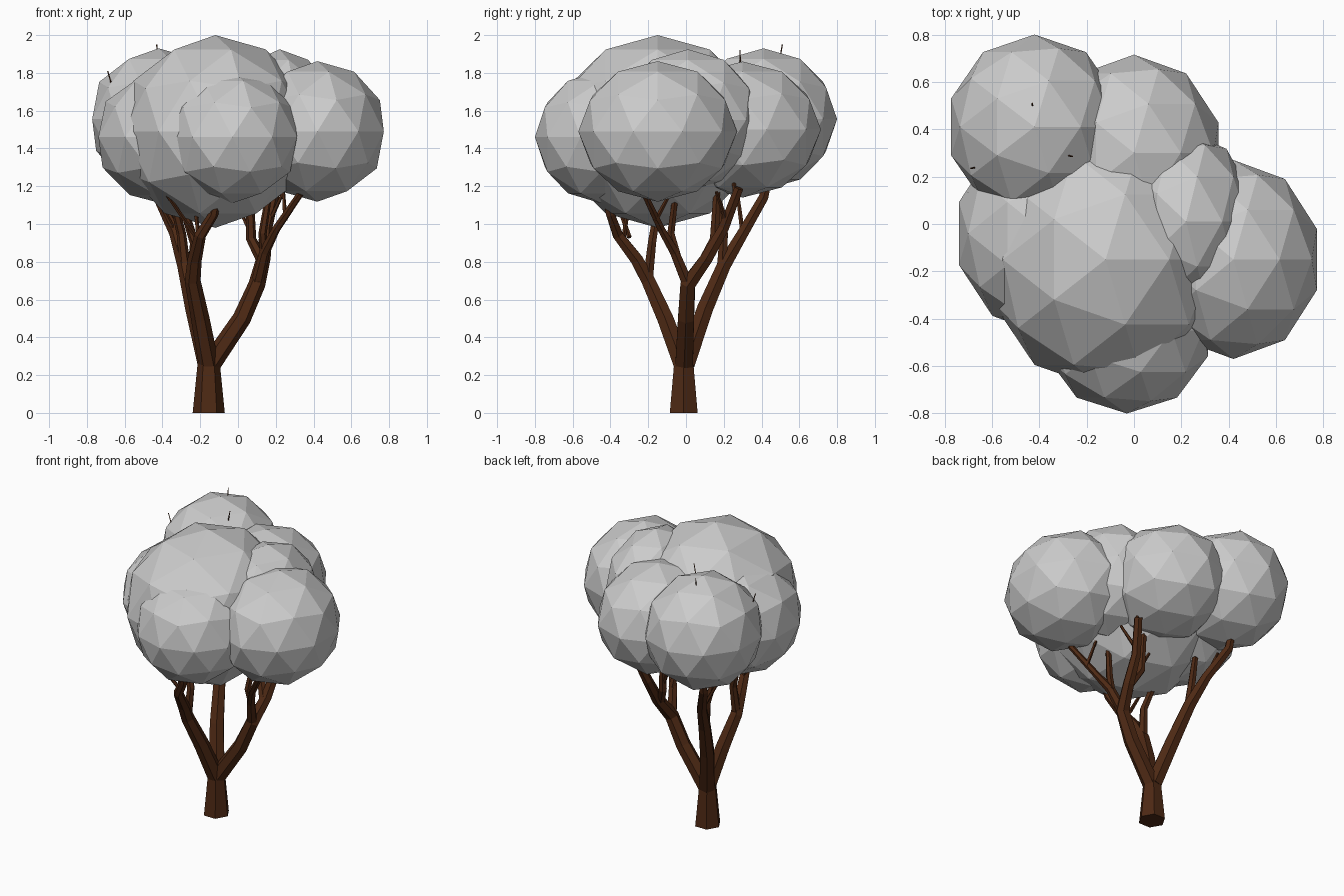
import bpy, bmesh, math
from mathutils import Vector

if "Cube" in bpy.data.objects:
    bpy.data.objects.remove(bpy.data.objects["Cube"])


def material(name, rgb):
    m = bpy.data.materials.new(name)
    m.diffuse_color = (*rgb, 1)
    m.use_nodes = True
    m.node_tree.nodes["Principled BSDF"].inputs["Base Color"].default_value = m.diffuse_color
    return m


GREY = material("foliage grey", (0.6, 0.6, 0.6))
BROWN = material("bark brown", (0.075, 0.022, 0.007))


def finish(bm, name, mat):
    me = bpy.data.meshes.new(name)
    bm.to_mesh(me)
    bm.free()
    me.materials.append(mat)
    ob = bpy.data.objects.new(name, me)
    bpy.context.collection.objects.link(ob)
    return ob


def clump(name, centre, radii):
    """Low-poly leaf clump: a stretched, flat-faced icosphere."""
    bm = bmesh.new()
    bmesh.ops.create_icosphere(bm, subdivisions=2, radius=1)
    bmesh.ops.scale(bm, vec=radii, verts=bm.verts)
    bmesh.ops.translate(bm, vec=centre, verts=bm.verts)
    finish(bm, name, GREY)


def limb(name, points, sides=6):
    """Tapered tube through (x, y, z, radius) points."""
    bm = bmesh.new()
    pos = [Vector(p[:3]) for p in points]
    rings = []
    for i, p in enumerate(points):
        t = (pos[min(i + 1, len(pos) - 1)] - pos[max(i - 1, 0)]).normalized()
        u = Vector((1, 0, 0))
        u = (u - t * u.dot(t)).normalized()
        v = t.cross(u)
        rings.append([bm.verts.new(pos[i] + p[3] * (math.cos(a) * u + math.sin(a) * v))
                      for a in (math.tau * k / sides for k in range(sides))])
    for a, b in zip(rings, rings[1:]):
        for k in range(sides):
            n = (k + 1) % sides
            bm.faces.new((a[k], a[n], b[n], b[k]))
    bm.faces.new(rings[0][::-1])
    bm.faces.new(rings[-1])
    finish(bm, name, BROWN)


# Leaf clumps
clump("main_clump", (-.12, -.15, 1.49), (.51, .55, .51))
clump("back_left_clump", (-.42, .41, 1.555), (.37, .39, .375))
clump("back_clump", (0, .30, 1.50), (.375, .415, .36))
clump("inner_right_clump", (.22, .01, 1.55), (.29, .38, .375))
clump("right_clump", (.42, -.15, 1.49), (.37, .42, .372))
clump("front_clump", (-.03, -.45, 1.46), (.36, .35, .35))
clump("left_clump", (-.37, -.04, 1.46), (.388, .43, .36))

# Trunk
limb("trunk", [(-.155, -.012, 0, .085), (-.155, -.012, .28, .057), (-.155, -.01, .33, .04)])

# Right limb, leaning over the right side and forking
limb("right_limb", [(-.15, -.01, .25, .054), (.02, 0, .50, .049), (.10, .01, .68, .045),
                    (.135, .11, .82, .038), (.15, .2, .98, .032), (.2, .28, 1.19, .027)])
limb("right_front_branch", [(.10, .01, .68, .034), (.14, -.06, .85, .028),
                            (.2, -.13, .97, .022), (.33, -.22, 1.16, .018)])
limb("right_inner_branch", [(.13, .09, .8, .03), (.07, .15, .92, .027), (.06, .165, 1.2, .02)])
limb("right_upright_branch", [(.14, -.05, .84, .024), (.13, -.08, .95, .022), (.17, -.05, 1.2, .016)])

# Front limb
limb("front_limb", [(-.155, -.02, .26, .054), (-.20, -.11, .50, .049), (-.24, -.20, .70, .042),
                    (-.23, -.26, .81, .038), (-.20, -.36, .94, .031), (-.13, -.40, 1.05, .026),
                    (-.10, -.44, 1.2, .02)])
limb("front_side_branch", [(-.24, -.20, .72, .03), (-.23, -.18, .90, .025), (-.31, -.14, 1.15, .02)])

# Back left limb
limb("back_limb", [(-.16, 0, .26, .054), (-.23, .10, .55, .049), (-.28, .20, .78, .042),
                   (-.33, .30, .95, .034), (-.42, .41, 1.14, .029), (-.43, .45, 1.3, .02)])
limb("back_side_branch", [(-.28, .19, .77, .03), (-.30, .20, .95, .025), (-.35, .17, 1.15, .02)])

# Thin twigs under the crown
TWIGS = [((-.22, -.3, .93), (-.38, -.38, 1.16)), ((-.21, -.33, .93), (-.23, -.3, 1.12)),
         ((.16, .22, 1.0), (.24, .16, 1.17)), ((.25, -.16, 1.02), (.24, -.08, 1.17)),
         ((-.33, .3, .95), (-.45, .27, 1.18)), ((.19, .26, 1.15), (.18, .25, 1.26)),
         ((.07, .15, .95), (.02, .17, 1.05))]
for i, (a, b) in enumerate(TWIGS):
    limb(f"twig_{i + 1}", [(*a, .013), (*b, .009)], 5)

# Fine tips poking out of the crown
TIPS = [((-.42, .45, 1.6), (-.43, .51, 1.95)), ((-.33, .3, 1.6), (-.26, .285, 1.92)),
        ((-.6, .25, 1.5), (-.69, .235, 1.81))]
for i, (a, b) in enumerate(TIPS):
    limb(f"twig_tip_{i + 1}", [(*a, .006), (*b, .003)], 4)
